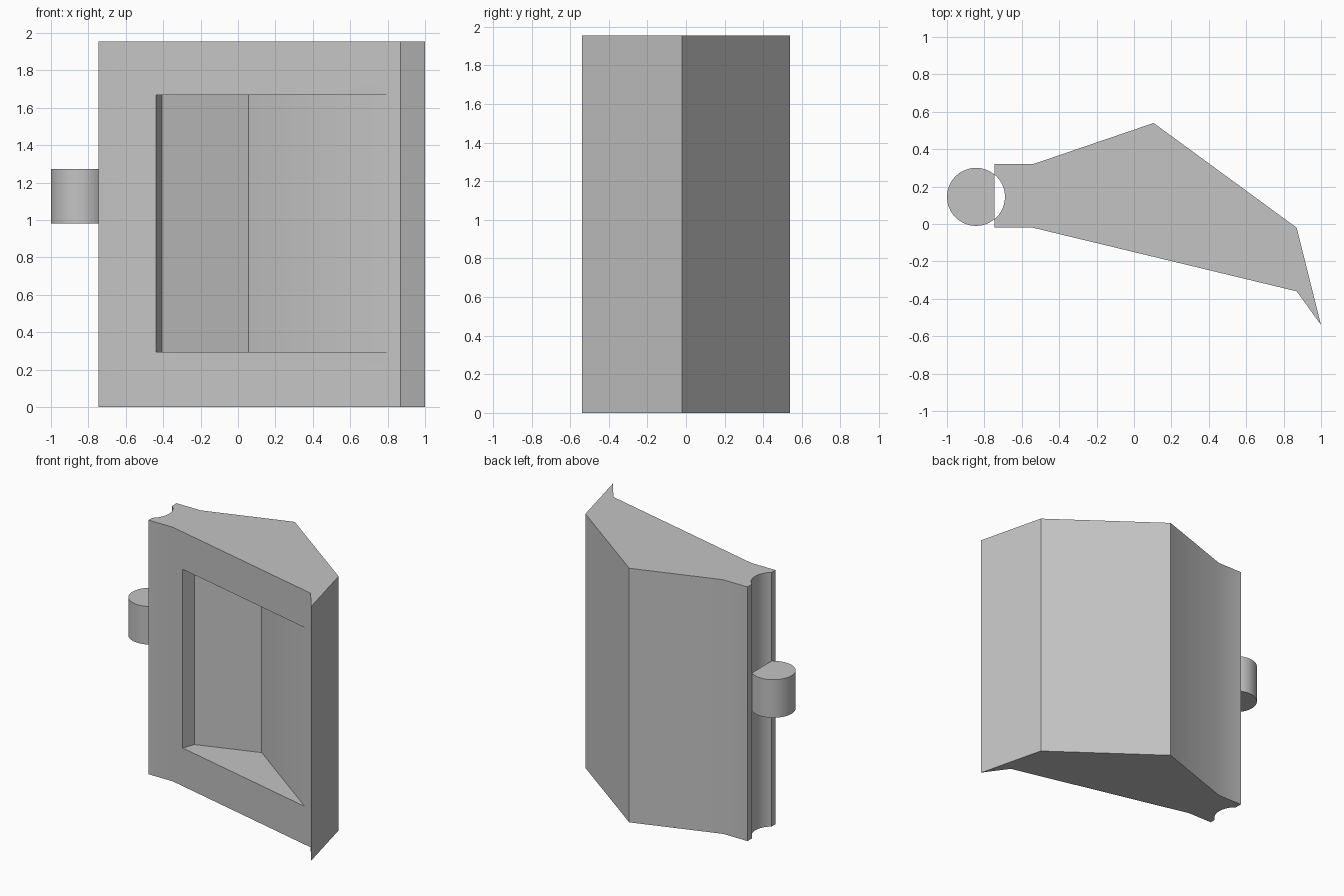
import bpy, bmesh, math

if "Cube" in bpy.data.objects:
    bpy.data.objects.remove(bpy.data.objects["Cube"])

grey = bpy.data.materials.new("plain grey")
grey.use_nodes = True
colour = (0.55, 0.55, 0.55, 1)
grey.diffuse_color = colour
grey.node_tree.nodes["Principled BSDF"].inputs["Base Color"].default_value = colour


def prism(name, outline, bottom, top):
    """Extrude a plan outline between two heights."""
    bm = bmesh.new()
    face = bm.faces.new([bm.verts.new((x, y, bottom)) for x, y in outline])
    grown = bmesh.ops.extrude_face_region(bm, geom=[face])["geom"]
    moved = [v for v in grown if isinstance(v, bmesh.types.BMVert)]
    bmesh.ops.translate(bm, verts=moved, vec=(0, 0, top - bottom))
    bmesh.ops.recalc_face_normals(bm, faces=bm.faces)
    mesh = bpy.data.meshes.new(name)
    bm.to_mesh(mesh)
    bm.free()
    mesh.materials.append(grey)
    obj = bpy.data.objects.new(name, mesh)
    bpy.context.collection.objects.link(obj)
    return obj


def arc(start, end, steps):
    """Points on the pivot circle."""
    angles = [start + (end - start) * i / steps for i in range(steps + 1)]
    return [(PIVOT_X + RADIUS * math.cos(a), PIVOT_Y + RADIUS * math.sin(a)) for a in angles]


def select_only(obj):
    bpy.ops.object.select_all(action="DESELECT")
    obj.select_set(True)
    bpy.context.view_layer.objects.active = obj


PIVOT_X, PIVOT_Y, RADIUS = -0.845, 0.145, 0.155
EDGE_X = -0.747
HEIGHT = 1.955
half = math.acos((EDGE_X - PIVOT_X) / RADIUS)

# Panel body with pointed lip and round hinge groove
outline = [(EDGE_X, 0.32), (-0.54, 0.32), (0.105, 0.54), (0.87, -0.02), (1, -0.54),
           (0.87, -0.36), (-0.54, -0.02), (EDGE_X, -0.02)]
panel = prism("panel_body", outline + arc(-half, half, 24), 0, HEIGHT)

# Recess in the front, following the back faces
recess = prism("recess_cutter", [(-0.475, -0.14), (-0.405, 0.05), (0.055, 0.21), (0.85, -0.375)],
               0.293, 1.668)
recess.hide_render = True
cut = panel.modifiers.new("recess", "BOOLEAN")
cut.operation = "DIFFERENCE"
cut.solver = "EXACT"
cut.object = recess
select_only(panel)
bpy.ops.object.modifier_apply(modifier=cut.name)
bpy.data.objects.remove(recess)

# Hinge pin with a flat side
pin = prism("hinge_pin", arc(half, 2 * math.pi - half, 48), 0.98, 1.273)

for obj in (panel, pin):
    select_only(obj)
    bpy.ops.object.shade_smooth_by_angle(angle=math.radians(30))
